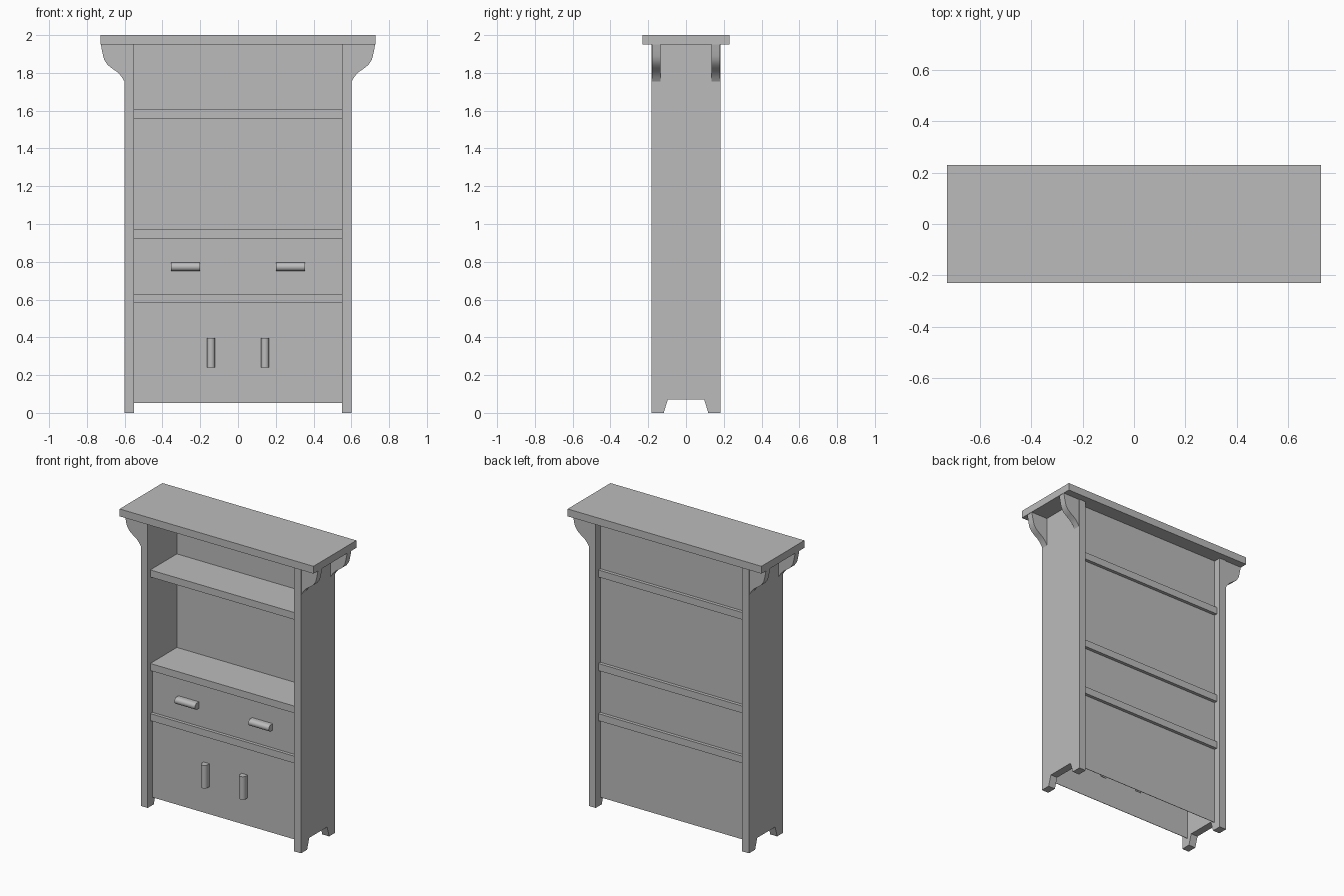
import bpy
import bmesh
import math
from mathutils import Vector

cube = bpy.data.objects.get("Cube")
if cube:
    bpy.data.objects.remove(cube, do_unlink=True)

# One grey finish for every part
grey = bpy.data.materials.new("plain grey")
grey.use_nodes = True
grey.diffuse_color = (0.5, 0.5, 0.5, 1)
grey.node_tree.nodes["Principled BSDF"].inputs["Base Color"].default_value = (0.5, 0.5, 0.5, 1)


def prism(name, points, offset, smooth=False):
    """Extrude a closed 3D outline along an offset vector."""
    bm = bmesh.new()
    face = bm.faces.new([bm.verts.new(p) for p in points])
    result = bmesh.ops.extrude_face_region(bm, geom=[face], use_keep_orig=True)
    moved = [v for v in result["geom"] if isinstance(v, bmesh.types.BMVert)]
    bmesh.ops.translate(bm, verts=moved, vec=Vector(offset))
    bmesh.ops.recalc_face_normals(bm, faces=bm.faces)
    mesh = bpy.data.meshes.new(name)
    bm.to_mesh(mesh)
    bm.free()
    mesh.materials.append(grey)
    obj = bpy.data.objects.new(name, mesh)
    bpy.context.collection.objects.link(obj)
    if smooth:
        bpy.ops.object.select_all(action='DESELECT')
        obj.select_set(True)
        bpy.context.view_layer.objects.active = obj
        bpy.ops.object.shade_smooth_by_angle(angle=math.radians(40))
    return obj


def box(name, x, y, z):
    """Box from (low, high) pairs on each axis."""
    base = [(x[0], y[0], z[0]), (x[1], y[0], z[0]), (x[1], y[1], z[0]), (x[0], y[1], z[0])]
    return prism(name, base, (0, 0, z[1] - z[0]))


INNER, OUTER = 0.55, 0.602
DEPTH = 0.183
PANEL_Y = 0.13
TOP_Z = 1.95
span = (-INNER, INNER)

# Overhanging top board
box("top_board", (-0.728, 0.728), (-0.23, 0.23), (TOP_Z, 2.0))

# Side boards with a notch that leaves two feet
half = [(DEPTH, TOP_Z), (DEPTH, 0), (0.118, 0), (0.096, 0.072)]
outline = half + [(-y, z) for y, z in reversed(half)]
for side, s in (("left", 1), ("right", -1)):
    prism(side + "_side", [(s * INNER, y, z) for y, z in outline],
          (s * (OUTER - INNER), 0, 0))

# Shelves stand proud of the panels on both faces
for name, top in (("upper_shelf", 1.605), ("middle_shelf", 0.97), ("lower_shelf", 0.63)):
    box(name, span, (-0.155, 0.155), (top - 0.048, top))

# Thin back panel, and front panels for the drawers and doors
box("back_panel", span, (PANEL_Y, PANEL_Y + 0.003), (0.053, TOP_Z))
box("drawer_front", span, (-PANEL_Y - 0.003, -PANEL_Y), (0.63, 0.922))
box("door_front", span, (-PANEL_Y - 0.003, -PANEL_Y), (0.053, 0.582))

# S-curved brackets below the top board
curve = [(0.6, 1.752), (0.615, 1.778), (0.637, 1.803), (0.665, 1.822), (0.69, 1.842),
         (0.708, 1.868), (0.714, 1.89), (0.72, 1.918), (0.726, TOP_Z), (0.6, TOP_Z)]
for side, s in (("left", 1), ("right", -1)):
    for end, y in (("front", -0.179), ("back", 0.134)):
        prism(f"{side}_{end}_bracket", [(s * x, y, z) for x, z in curve],
              (0, 0.045, 0), smooth=True)

# Round-fronted bar handles, (across, depth) section
R = 0.022
section = [(-R, -PANEL_Y + 0.003)]
section += [(-R * math.cos(a), -0.154 - R * math.sin(a))
            for a in (math.pi * i / 12 for i in range(13))]
section += [(R, -PANEL_Y + 0.003)]
for side, s in (("left", 1), ("right", -1)):
    prism(side + "_drawer_handle", [(s * 0.2, y, 0.773 + u) for u, y in section],
          (s * 0.154, 0, 0), smooth=True)
    prism(side + "_door_handle", [(s * 0.143 + u, y, 0.24) for u, y in section],
          (0, 0, 0.156), smooth=True)
